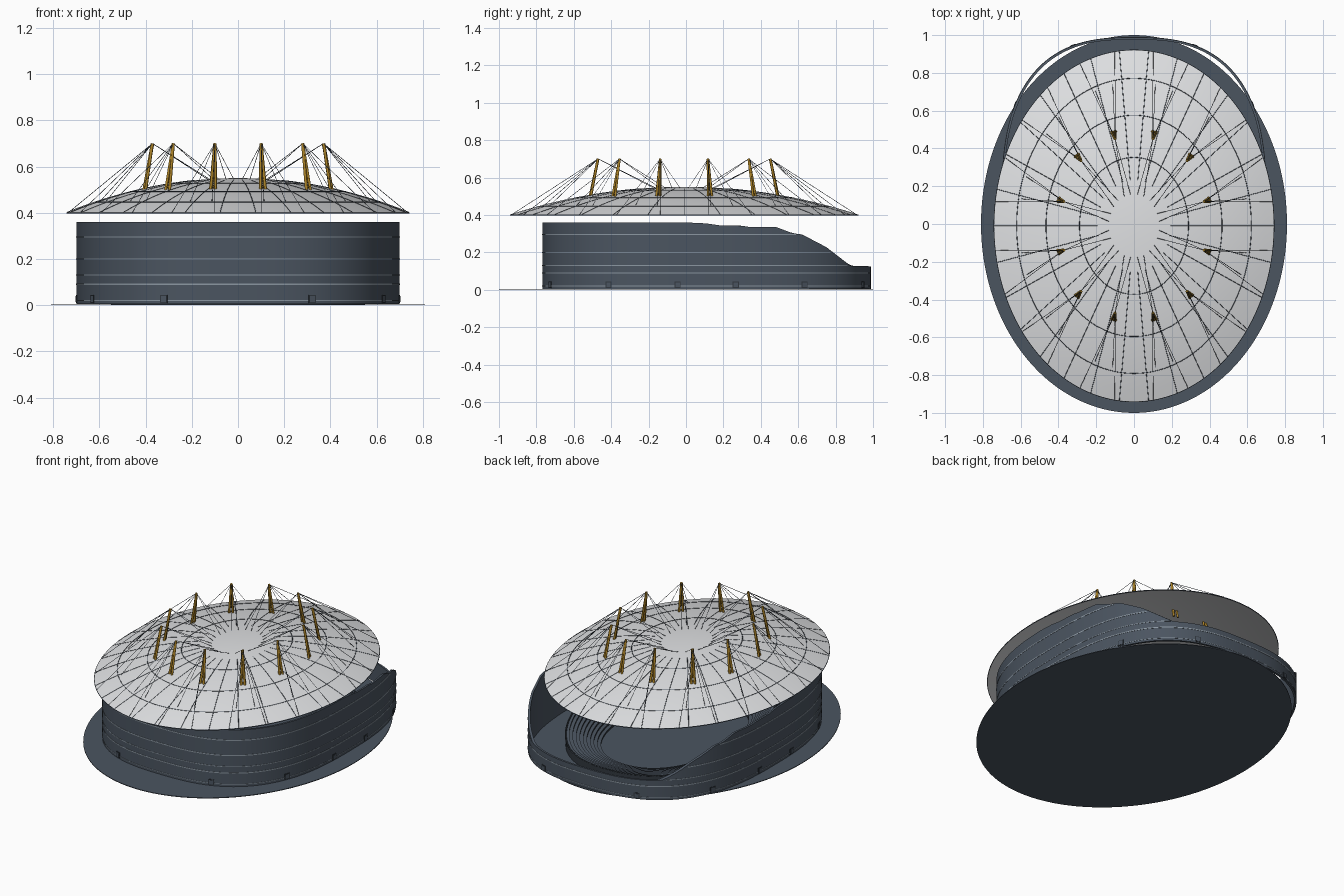
import bpy, bmesh, math
from math import pi, sin, cos, atan2
from mathutils import Vector

cube = bpy.data.objects.get("Cube")
if cube:
    bpy.data.objects.remove(cube)


def material(name, r, g, b):
    m = bpy.data.materials.new(name)
    m.use_nodes = True
    m.diffuse_color = (r, g, b, 1)
    m.node_tree.nodes["Principled BSDF"].inputs["Base Color"].default_value = (r, g, b, 1)
    return m


SLATE = material("slate", .07, .09, .118)
DARK = material("dark trim", .03, .038, .048)
PALE = material("pale band", .26, .31, .36)
ROOF = material("roof fabric", .75, .76, .775)
GOLD = material("gold steel", .4, .22, .02)

N = 192
WALL_Y, ROOF_Y = .11, -.01


def finish(name, bm, mats, smooth=True):
    bmesh.ops.recalc_face_normals(bm, faces=bm.faces)
    me = bpy.data.meshes.new(name)
    bm.to_mesh(me)
    bm.free()
    ob = bpy.data.objects.new(name, me)
    bpy.context.collection.objects.link(ob)
    for m in mats:
        me.materials.append(m)
    if smooth:
        bpy.ops.object.select_all(action='DESELECT')
        ob.select_set(True)
        bpy.context.view_layer.objects.active = ob
        bpy.ops.object.shade_smooth_by_angle(angle=math.radians(30))
    return ob


def oval(a, b, cy, z, power=2):
    """Closed superellipse loop; z is a number or a function of y."""
    pts = []
    for i in range(N):
        t = 2 * pi * i / N
        c, s = cos(t), sin(t)
        x = a * math.copysign(abs(c) ** (2 / power), c)
        y = cy + b * math.copysign(abs(s) ** (2 / power), s)
        pts.append(Vector((x, y, z(y) if callable(z) else z)))
    return pts


def loft(name, rings, mats, closed=False, caps=(), rule=None, keep=None):
    """Skin successive loops; rule(i) picks the material of each strip."""
    bm = bmesh.new()
    loops = [[bm.verts.new(p) for p in ring] for ring in rings]
    n = len(rings[0])
    for i in range(len(loops) if closed else len(loops) - 1):
        lo, hi = loops[i], loops[(i + 1) % len(loops)]
        for j in range(n):
            k = (j + 1) % n
            if keep and not (keep(lo[j].co.y) and keep(lo[k].co.y)):
                continue
            f = bm.faces.new((lo[j], lo[k], hi[k], hi[j]))
            f.material_index = rule(i) if rule else 0
    for c in caps:
        bm.faces.new(loops[c])
    loose = [v for v in bm.verts if not v.link_faces]
    bmesh.ops.delete(bm, geom=loose, context='VERTS')
    return finish(name, bm, mats)


def wires(name, paths, radius, mat, cyclic=False):
    """Thin round bars along straight or sampled paths."""
    cu = bpy.data.curves.new(name, 'CURVE')
    cu.dimensions = '3D'
    cu.bevel_depth = radius
    cu.bevel_resolution = 0
    cu.use_fill_caps = True
    for path in paths:
        sp = cu.splines.new('POLY')
        sp.points.add(len(path) - 1)
        for p, co in zip(sp.points, path):
            p.co = (*co, 1)
        sp.use_cyclic_u = cyclic
    cu.materials.append(mat)
    ob = bpy.data.objects.new(name, cu)
    bpy.context.collection.objects.link(ob)
    return ob


def profile(points):
    """Piecewise linear function through (position, height) points."""
    def f(y):
        for (a, h), (b, k) in zip(points, points[1:]):
            if y <= b:
                return h + (k - h) * max(0, (y - a) / (b - a))
        return points[-1][1]
    return f


# Ground plate
loft("ground_plate", [oval(.81, 1, 0, 0), oval(.81, 1, 0, .004)], [SLATE], caps=(0, 1))

# Outer wall, sweeping down to a low rim at the back
wall_top = profile([(-1, .36), (0, .36), (.14, .353), (.16, .345), (.3, .342), (.32, .336),
                    (.48, .336), (.57, .302), (.62, .296), (.75, .228), (.88, .128), (1, .125)])


def wall_loop(out, z):
    return oval(.7 + out, .878 + out, WALL_Y, z, 2.68)


loft("outer_wall", [wall_loop(0, .005), wall_loop(0, wall_top),
                    wall_loop(-.012, wall_top), wall_loop(-.012, .005)], [SLATE], closed=True)

# Pale bands round the wall, stopping where the wall drops below them
for k, (z, half) in enumerate(((.02, .0015), (.09, .003), (.13, .002), (.2, .003), (.295, .003))):
    loft(f"wall_band_{k + 1}",
         [wall_loop(-.001, z - half), wall_loop(.0015, z - half),
          wall_loop(.0015, z + half), wall_loop(-.001, z + half)],
         [PALE], closed=True, keep=lambda y, z=z, half=half: wall_top(y) > z + half)

# Entrance doors: dark surrounds with slate leaves
rim = wall_loop(0, .027)
for name, width, depth, height, mat in (("door_surrounds", .034, .006, .034, DARK),
                                        ("door_leaves", .024, .009, .025, SLATE)):
    bm = bmesh.new()
    for angle in (5.5, 29.5, 69.5):
        for deg in (angle, 180 - angle, 180 + angle, 360 - angle):
            i = round(deg * N / 360)
            d = rim[(i + 1) % N] - rim[i - 1]
            box = bmesh.ops.create_cube(bm, size=1)["verts"]
            bmesh.ops.scale(bm, vec=(width, depth, height), verts=box)
            bmesh.ops.rotate(bm, cent=(0, 0, 0), verts=box,
                             matrix=Vector((1, 0, 0)).rotation_difference(d).to_matrix())
            bmesh.ops.translate(bm, vec=rim[i], verts=box)
    finish(name, bm, [mat], smooth=False)

# Stepped seating bowl, higher at the front than at the back
bowl_rim = profile([(-1, .26), (-.2, .24), (.2, .13), (.7, .05), (1, .05)])
TIERS = 10


def tier_loop(s, level):
    return oval(.35 + .2 * s, .5 + .19 * s, WALL_Y, lambda y: .004 + bowl_rim(y) * level, 2.2)


rings = []
for k in range(TIERS):
    rings += [tier_loop(k / TIERS, k / TIERS), tier_loop(k / TIERS, (k + 1) / TIERS)]
rings += [tier_loop(1, 1), tier_loop(1, 0)]
loft("seating_bowl", rings, [SLATE, DARK], rule=lambda i: 1 - i % 2)
wires("bowl_rail", [tier_loop(1, 1)], .005, DARK, True)


# Roof dome
def on_roof(r, t, lift=0.0):
    return Vector((.74 * r * cos(t), ROOF_Y + .93 * r * sin(t), .402 + .148 * (1 - r * r) + lift))


def roof_loop(r, lift=0.0):
    return [on_roof(r, 2 * pi * i / N, lift) for i in range(N)]


steps = [1 - k / 16 for k in range(16)] + [.02]
loft("roof_dome", [roof_loop(r, -.006) for r in reversed(steps)] + [roof_loop(r) for r in steps],
     [ROOF], caps=(0, -1))

# Roof seams: rings, edge trim and radial ribs
wires("roof_rings", [roof_loop(r, .0005) for r in (.39, .63, .84)], .0018, SLATE, True)
wires("roof_edge", [roof_loop(1, -.003)], .003, SLATE, True)
wires("roof_ribs", [[on_roof(.26 + .74 * k / 12, 2 * pi * i / 30, .0003) for k in range(13)]
                    for i in range(30)], .0016, SLATE)

# Masts with two legs and rungs passing through the roof, and the cables they carry
legs, rungs, cables = [], [], []
for x, y in ((.1, .46), (.28, .345), (.37, .128)):
    for sx in (-1, 1):
        for sy in (-1, 1):
            top = Vector((sx * x, ROOF_Y + sy * y, .7))
            foot = Vector((sx * x * 1.11, ROOF_Y + sy * y * 1.11, .45))
            side = Vector((-sy * y, sx * x, 0)).normalized() * .013
            legs += [[foot + side, top], [foot - side, top]]
            for f in (.25, .4, .55, .7):
                p = foot.lerp(top, f)
                rungs.append([p + side * (1 - f), p - side * (1 - f)])
            t = atan2(sy * y / .93, sx * x / .74)
            for spread in (-1, 1):
                cables += [[top, on_roof(1, t + spread * .13)],
                           [top, on_roof(.82, t + spread * .08)],
                           [top, on_roof(.18, t + spread * .13)]]
wires("mast_legs", legs, .0075, GOLD)
wires("mast_rungs", rungs, .005, GOLD)
wires("mast_cables", cables, .0013, SLATE)
